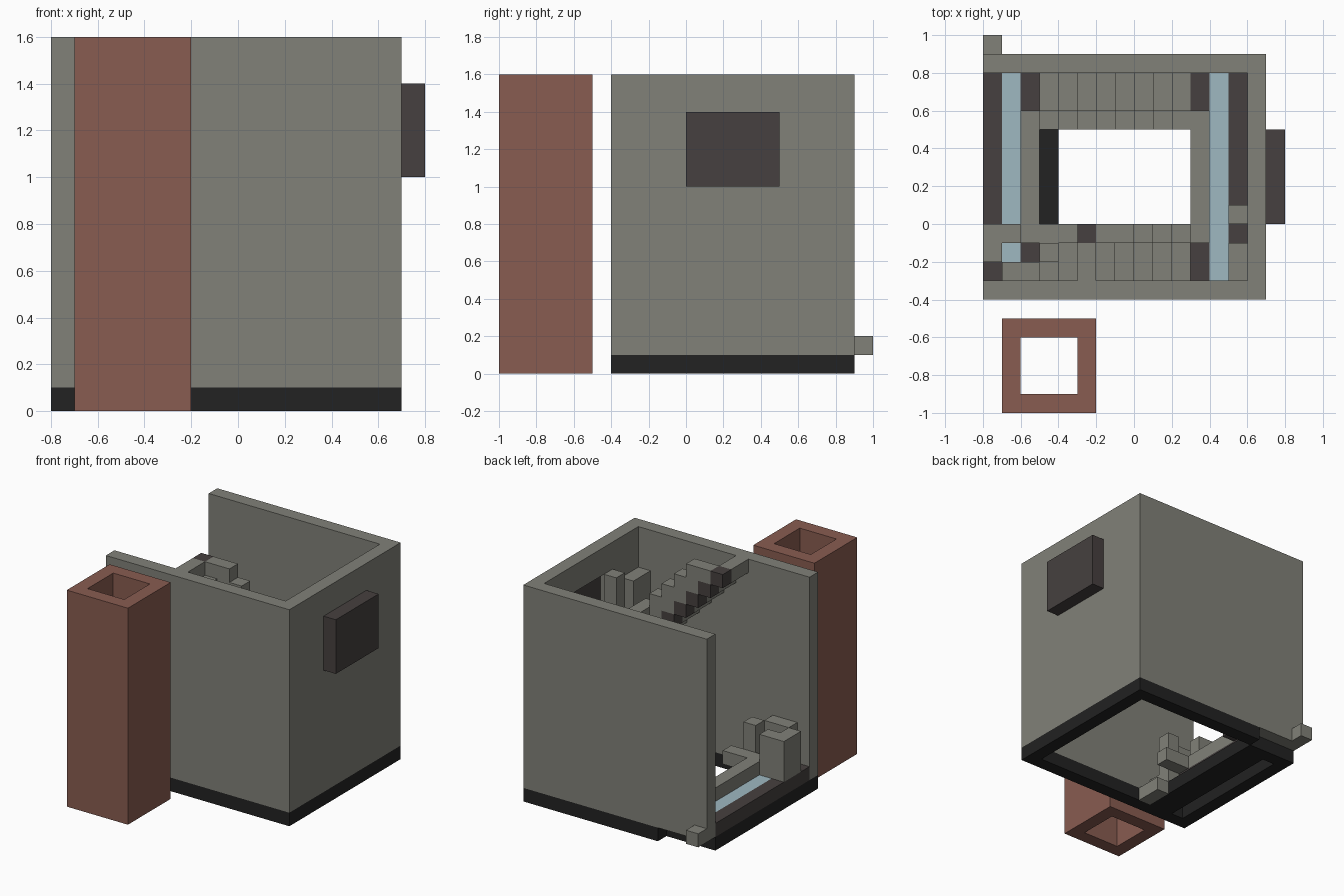
import bpy
import bmesh
from mathutils import Vector

UNIT = 0.1  # every part sits on a cubic grid

cube = bpy.data.objects.get("Cube")
if cube:
    bpy.data.objects.remove(cube, do_unlink=True)


def material(name, rgb):
    m = bpy.data.materials.new(name)
    m.use_nodes = True
    m.diffuse_color = (*rgb, 1)
    m.node_tree.nodes["Principled BSDF"].inputs["Base Color"].default_value = (*rgb, 1)
    return m


STONE = material("grey stone", (0.22, 0.22, 0.19))
BRICK = material("red brick", (0.25, 0.107, 0.082))
DARK = material("dark brown", (0.061, 0.051, 0.05))
GLASS = material("pale blue", (0.342, 0.479, 0.533))
BLACK = material("black", (0.016, 0.016, 0.016))


def part(name, mat, *boxes):
    """One object made of boxes given as x0, x1, y0, y1, z0, z1 in grid units."""
    bm = bmesh.new()
    for x0, x1, y0, y1, z0, z1 in boxes:
        verts = bmesh.ops.create_cube(bm, size=1)["verts"]
        size = Vector((x1 - x0, y1 - y0, z1 - z0))
        mid = Vector((x0 + x1, y0 + y1, z0 + z1)) / 2
        for v in verts:
            v.co = (v.co * size + mid) * UNIT
    mesh = bpy.data.meshes.new(name)
    bm.to_mesh(mesh)
    bm.free()
    mesh.materials.append(mat)
    obj = bpy.data.objects.new(name, mesh)
    bpy.context.collection.objects.link(obj)
    return obj


def frame(x0, x1, y0, y1, z0, z1, t=1):
    """Four boxes around an open rectangle."""
    return [(x0, x1, y0, y0 + t, z0, z1), (x0, x1, y1 - t, y1, z0, z1),
            (x0, x0 + t, y0 + t, y1 - t, z0, z1), (x1 - t, x1, y0 + t, y1 - t, z0, z1)]


# Outer walls, open on top and on the -x side
part("front_wall", STONE, (-8, 7, -4, -3, 1, 16))
part("back_wall", STONE, (-8, 7, 8, 9, 1, 16))
part("side_wall", STONE, (6, 7, -3, 0, 1, 16), (6, 7, 5, 8, 1, 16),
     (6, 7, 0, 5, 1, 10), (6, 7, 0, 5, 14, 16))
part("side_panel", DARK, (7, 8, 0, 5, 10, 14))
part("corner_block", STONE, (-8, -7, 9, 10, 1, 2))

# Dark base with an open middle and a slot under the lower light strip
part("base", BLACK, (-4, 7, -4, -3, 0, 1), (-4, 7, 8, 9, 0, 1), (6, 7, -3, 8, 0, 1),
     (-8, -7, -4, 8, 0, 1), (-6, -4, -4, 8, 0, 1),
     (-7, -6, -4, -3, 0, 1), (-7, -6, 7, 8, 0, 1))

# Lower and upper floors, each with a pale strip along the middle
for label, x, z in (("lower", -8, 1), ("upper", 3, 9)):
    part(label + "_floor", DARK, (x, x + 1, -3, 8, z, z + 1), (x + 2, x + 3, -3, 8, z, z + 1))
    part(label + "_light_strip", GLASS, (x + 1, x + 2, -3, 8, z, z + 1))


def flight(name, start, step, count, z, treads, side, top=16):
    """Treads, dark stringer and stepped rail, climbing one unit per column."""
    steps, stringer, rail = [], [], []
    for i in range(count):
        x, h = start + i * step, z + i
        steps.append((x, x + 1, *treads, h - 1, h))
        stringer.append((x, x + 1, *side, h - 1, h))
        if h < top:
            rail.append((x, x + 1, *side, h, min(h + 2, top)))
    part(name + "_steps", STONE, *steps)
    part(name + "_stringer", DARK, *stringer)
    part(name + "_rail", STONE, *rail)


flight("back_stair", -5, 1, 8, 3, (6, 8), (5, 6))
flight("front_stair", 2, -1, 6, 11, (-3, -1), (-1, 0))

# Short flight leading down from the lower floor
part("down_steps", STONE, (-5, -4, -3, -1, 1, 2), (-4, -3, -3, -1, 0, 1))

# Rails round the openings
part("lower_rail", STONE, (-6, -5, 0, 6, 2, 3), (-6, -3, -1, 0, 2, 3))
part("upper_rail", STONE, (3, 4, -1, 6, 10, 12))

# Standing blocks on both floors
part("lower_booth", STONE, (-8, -7, -2, 0, 2, 5), (-7, -6, -1, 0, 2, 5))
part("lower_bench", STONE, (-7, -5, -3, -2, 2, 5))
part("lower_post", STONE, (-5, -4, -2, -1, 2, 5))
part("upper_booth", STONE, (5, 6, -3, -1, 10, 13))
part("upper_post", STONE, (5, 6, 0, 1, 10, 14))

# Hollow brick shaft in front
part("brick_shaft", BRICK, *frame(-7, -2, -10, -5, 0, 16))
